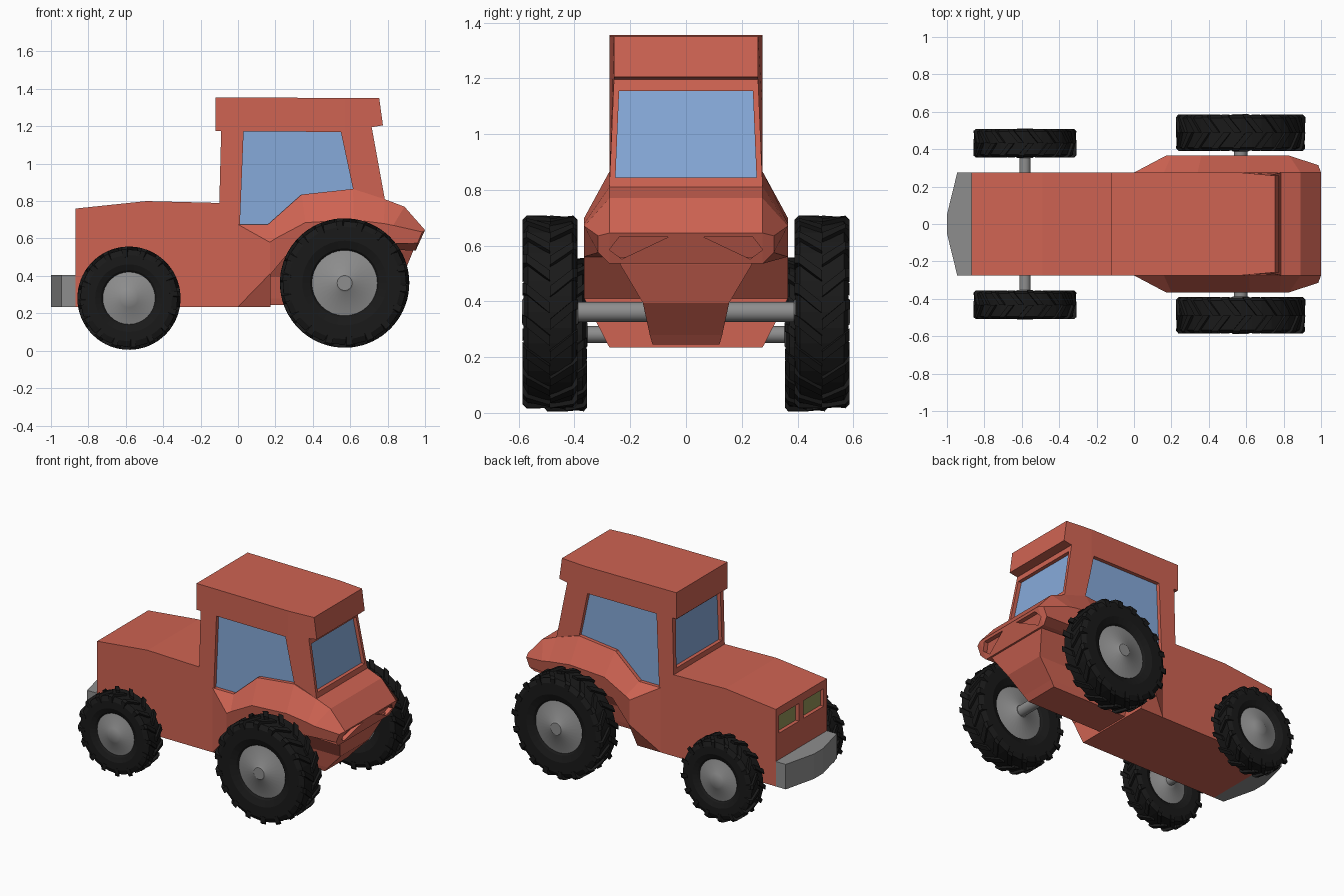
import bpy, bmesh
from math import sin, cos, pi

if "Cube" in bpy.data.objects:
    bpy.data.objects.remove(bpy.data.objects["Cube"])


def material(name, rgb):
    m = bpy.data.materials.new(name)
    m.diffuse_color = (*rgb, 1)
    m.use_nodes = True
    m.node_tree.nodes["Principled BSDF"].inputs["Base Color"].default_value = m.diffuse_color
    return m


RED = material("red_paint", (0.62, 0.125, 0.085))
GLASS = material("window_glass", (0.24, 0.40, 0.70))
LAMP = material("lamp_glass", (0.30, 0.30, 0.10))
RUBBER = material("rubber", (0.01, 0.01, 0.01))
GREY = material("grey_metal", (0.27, 0.27, 0.27))


def loft(bm, rings, cap=True, closed=False):
    """Bridge rings with equal point counts."""
    vs = [[bm.verts.new(p) for p in r] for r in rings]
    pairs = list(zip(vs, vs[1:])) + ([(vs[-1], vs[0])] if closed else [])
    for a, b in pairs:
        for i in range(len(a)):
            j = (i + 1) % len(a)
            bm.faces.new((a[i], a[j], b[j], b[i]))
    if cap:
        bm.faces.new(vs[0])
        bm.faces.new(vs[-1])


def finish(bm, name, mat, loc=(0, 0, 0), smooth=False):
    bmesh.ops.remove_doubles(bm, verts=bm.verts, dist=1e-5)
    bmesh.ops.recalc_face_normals(bm, faces=bm.faces)
    me = bpy.data.meshes.new(name)
    bm.to_mesh(me)
    bm.free()
    ob = bpy.data.objects.new(name, me)
    bpy.context.collection.objects.link(ob)
    ob.location = loc
    me.materials.append(mat)
    if smooth:
        bpy.context.view_layer.objects.active = ob
        ob.select_set(True)
        bpy.ops.object.shade_smooth_by_angle(angle=0.6)
        ob.select_set(False)
    return ob


def solid(name, rings, mat):
    bm = bmesh.new()
    loft(bm, rings)
    return finish(bm, name, mat)


def cut(ob, ring_sets):
    """Carve recesses out of an object."""
    bm = bmesh.new()
    for r in ring_sets:
        loft(bm, r)
    cutter = finish(bm, "recess_cutter", RED)
    cutter.hide_render = True
    mod = ob.modifiers.new("recess", 'BOOLEAN')
    mod.operation, mod.solver, mod.object = 'DIFFERENCE', 'EXACT', cutter
    bpy.context.view_layer.objects.active = ob
    bpy.ops.object.modifier_apply(modifier=mod.name)
    bpy.data.objects.remove(cutter)


def lathe(bm, prof, seg, closed=False):
    """Spin an (r, y) profile around the y axis."""
    rings = [[(r * sin(2 * pi * k / seg), y, r * cos(2 * pi * k / seg)) for k in range(seg)]
             for r, y in prof]
    loft(bm, rings, cap=not closed, closed=closed)


# Hood, cab and roof from one side profile, narrowing at the rear of the cab
side = [(-.87, .235), (-.87, .76), (-.49, .80), (-.10, .79), (-.09, 1.175), (-.12, 1.175),
        (-.12, 1.355), (.755, 1.35), (.775, 1.205), (.715, 1.195), (.785, .81), (.6, .6),
        (.1, .5), (.05, .235)]
bm = bmesh.new()
loft(bm, [[(x, y, z) for x, z in side] for y in (-.275, .275)])
bmesh.ops.bisect_plane(bm, geom=bm.verts[:] + bm.edges[:] + bm.faces[:],
                       plane_co=(.57, 0, 0), plane_no=(1, 0, 0))
for v in bm.verts:
    if v.co.x > .7 and v.co.z > 1:
        v.co.y *= .94
body = finish(bm, "hood_and_cab", RED)

# Windows and headlights: a recess and a pane at the bottom of each
door = [(.01, .675), (.03, 1.172), (.55, 1.17), (.615, .865), (.335, .832), (.16, .675)]
front = [(-.245, .825), (.245, .825), (.24, 1.15), (-.24, 1.15)]
rear = [(-.253, .845), (.253, .845), (.24, 1.155), (-.24, 1.155)]
panes = []
for s, n in ((1, "left"), (-1, "right")):
    panes.append((n + "_side_window", GLASS,
                  lambda d, s=s: [(x, s * (.275 - d), z) for x, z in door]))
    panes.append((n + "_headlight", LAMP,
                  lambda d, s=s: [(-.87 + d, s * y, z) for y, z in
                                  ((.025, .585), (.24, .585), (.24, .705), (.025, .705))]))
panes.append(("front_window", GLASS,
              lambda d: [(-.10 + (z - .79) * .026 + d, y, z) for y, z in front]))
panes.append(("rear_window", GLASS,
              lambda d: [(.785 - .182 * (z - .81) - d, y, z) for y, z in rear]))
cut(body, [[f(-.02), f(.03)] for _, _, f in panes])
for name, mat, f in panes:
    solid(name, [f(.025), f(.04)], mat)

# Rear body with flared fenders on both sides
inner = [(0, .235), (0, .675), (.16, .675), (.34, .835), (.615, .865), (.785, .81), (.89, .77),
         (1, .645), (.95, .535), (.3, .56), (.175, .41), (.175, .235)]
outer = [(.17, .41), (.17, .58), (.2, .60), (.36, .685), (.62, .70), (.78, .68), (.83, .67),
         (.985, .635), (.96, .575), (.3, .56), (.175, .41), (.175, .41)]


def flare(s):
    return [(x, s * (.315 if x > .9 else .365), z) for x, z in outer]


fenders = solid("rear_body_and_fenders",
                [flare(-1)] + [[(x, y, z) for x, z in inner] for y in (-.275, .275)] + [flare(1)], RED)
lamp = [(.065, .63), (.24, .63), (.275, .585), (.23, .552)]
cut(fenders, [[[(1 - .45 * (.645 - z) + d, s * y, z) for y, z in lamp] for d in (.03, -.03)]
              for s in (1, -1)])

# Gearbox under the rear body: tapering stack of rectangles (z, half width, rear x)
solid("gearbox", [[(.1, -w, z), (x, -w, z), (x, w, z), (.1, w, z)] for z, w, x in
                  ((.56, .25, .945), (.53, .235, .935), (.395, .155, .88),
                   (.28, .13, .77), (.245, .12, .74))], RED)

# Front bumper
plan = [(-.87, -.275), (-.945, -.275), (-1, -.05), (-1, .05), (-.945, .275), (-.87, .275)]
solid("bumper", [[(x, y, z) for x, y in plan] for z in (.235, .405)], GREY)


def wheel(name, x, y, z, R, hw, hub, lugs):
    # Tyre carcass with chevron lugs
    r = R - .016
    half = [(hub - .01, .55), (hub + .01, .8), (hub + .3 * (R - hub), .97), (r - .03, .97), (r, .8)]
    prof = half + [(a, -b) for a, b in reversed(half)]
    bm = bmesh.new()
    lathe(bm, [(a, b * hw) for a, b in prof], 36, closed=True)
    for k in range(lugs):
        for s in (1, -1):
            a = 2 * pi * (k + .25 * s) / lugs
            ends = ((a + .22, 0, R), (a + .02, .85 * s, R), (a, s, R - .014))
            loft(bm, [[((p * sin(t)), w * hw, p * cos(t)) for p, t in
                       ((q, b - .055), (q, b + .055), (r - .04, b + .055), (r - .04, b - .055))]
                      for b, w, q in ends])
    finish(bm, name + "_tyre", RUBBER, (x, y, z))
    # Domed hub, same on both faces
    dome = [(.04, 1.03), (.05, .95), (hub, .68)]
    bm = bmesh.new()
    lathe(bm, [(a, b * hw) for a, b in dome + [(p, -q) for p, q in reversed(dome)]], 32)
    finish(bm, name + "_hub", GREY, (x, y, z), smooth=True)


for axle, x, y, z, R, hw, hub, lugs, ar in (
        ("front", -.583, .432, .281, .276, .077, .14, 16, .03),
        ("rear", .57, .488, .362, .346, .098, .175, 18, .036)):
    for s, n in ((1, "left"), (-1, "right")):
        wheel(f"{axle}_{n}_wheel", x, s * y, z, R, hw, hub, lugs)
    bm = bmesh.new()
    lathe(bm, [(ar, -y), (ar, y)], 24)
    finish(bm, axle + "_axle", GREY, (x, 0, z), smooth=True)
